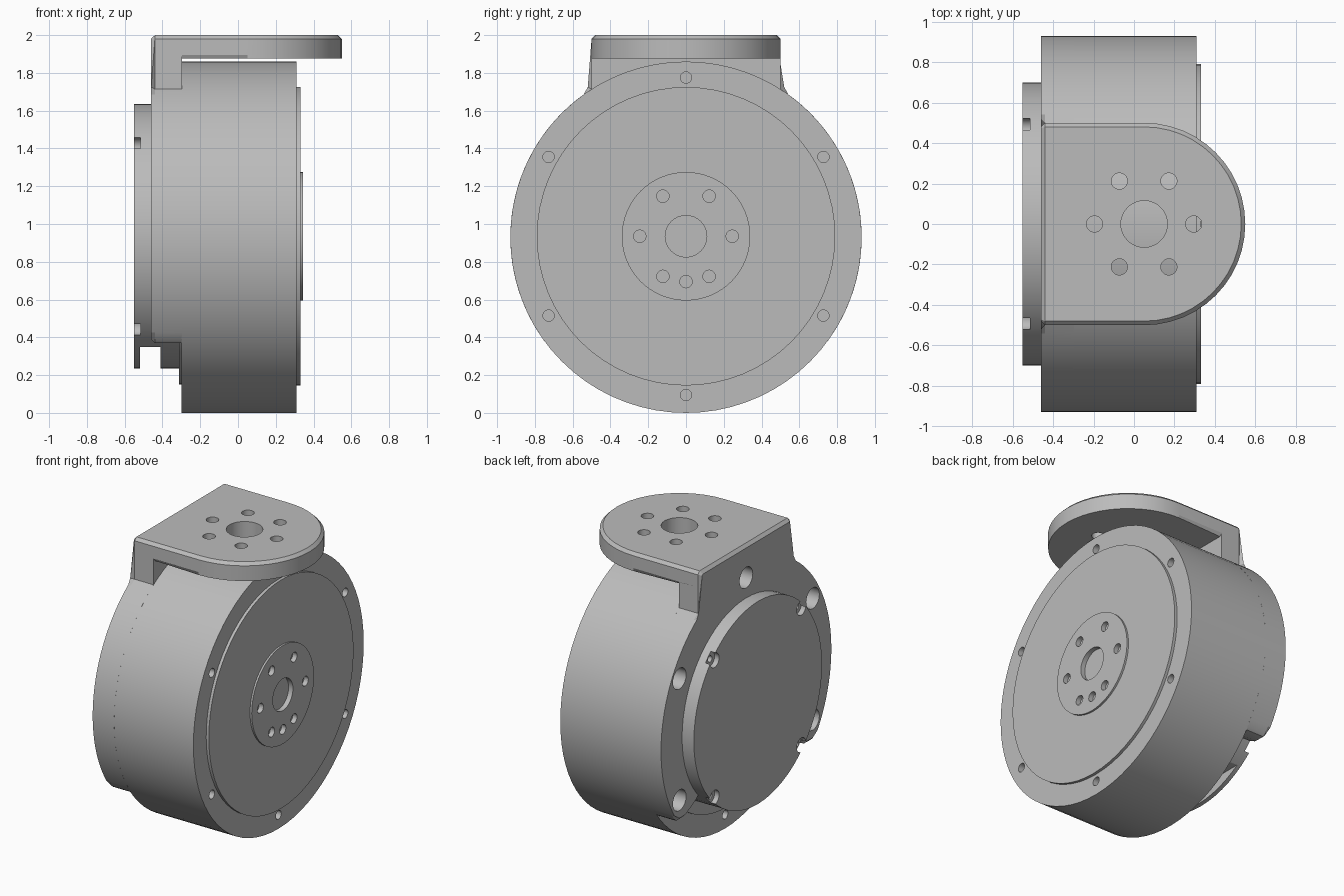
import bpy, bmesh
from math import sin, cos, pi, radians, asin

if "Cube" in bpy.data.objects:
    bpy.data.objects.remove(bpy.data.objects["Cube"])

R = 0.93          # housing radius, also height of the motor axis
CZ = 0.935

metal = bpy.data.materials.new("grey metal")
metal.use_nodes = True
GREY = (0.5, 0.5, 0.5, 1)
metal.diffuse_color = GREY
metal.node_tree.nodes["Principled BSDF"].inputs["Base Color"].default_value = GREY


def arc(cu, cv, r, a0, a1, n):
    return [(cu + r * cos(radians(a0 + (a1 - a0) * i / n)),
             cv + r * sin(radians(a0 + (a1 - a0) * i / n))) for i in range(n + 1)]


def circle(cu, cv, r, n=64):
    return arc(cu, cv, r, 0, 360, n)[:-1]


def ring(r, start, count, cu=0.0, cv=CZ):
    """Centres of evenly spaced holes."""
    return arc(cu, cv, r, start, start + 360, count)[:-1]


def add_prism(bm, outline, axis, lo, hi, cham_lo=0, cham_hi=0):
    """Extrude an outline along x or z, optionally chamfering either end."""
    def place(p, w):
        return (w, p[0], p[1]) if axis == "x" else (p[0], p[1], w)
    low = [bm.verts.new(place(p, lo)) for p in outline]
    high = [bm.verts.new(place(p, hi)) for p in outline]
    n = len(outline)
    end_lo = bm.faces.new(low[::-1])
    end_hi = bm.faces.new(high)
    for i in range(n):
        j = (i + 1) % n
        bm.faces.new((low[i], low[j], high[j], high[i]))
    for face, size in ((end_lo, cham_lo), (end_hi, cham_hi)):
        if size:
            bmesh.ops.bevel(bm, geom=list(face.edges), offset=size,
                            offset_type='OFFSET', segments=1, affect='EDGES')


def make(name, prisms):
    bm = bmesh.new()
    for p in prisms:
        add_prism(bm, *p)
    bmesh.ops.recalc_face_normals(bm, faces=bm.faces[:])
    mesh = bpy.data.meshes.new(name)
    bm.to_mesh(mesh)
    bm.free()
    mesh.materials.append(metal)
    ob = bpy.data.objects.new(name, mesh)
    bpy.context.collection.objects.link(ob)
    return ob


def holes(centres, r, axis, lo, hi):
    return [(circle(u, v, r, 20), axis, lo, hi) for u, v in centres]


def part(name, prism, *cuts):
    """A solid with groups of cutters removed, shaded smooth with sharp edges."""
    ob = make(name, [prism])
    helpers = []
    for group in cuts:
        cutter = make(name + "_cutter", group)
        cutter.hide_render = True
        helpers.append(cutter)
        mod = ob.modifiers.new("cut", 'BOOLEAN')
        mod.operation = 'DIFFERENCE'
        mod.solver = 'EXACT'
        mod.object = cutter
    if helpers:
        bpy.context.view_layer.update()
        deps = bpy.context.evaluated_depsgraph_get()
        baked = bpy.data.meshes.new_from_object(ob.evaluated_get(deps))
        ob.modifiers.clear()
        ob.data = baked
        for h in helpers:
            bpy.data.objects.remove(h)
    bpy.ops.object.select_all(action='DESELECT')
    ob.select_set(True)
    bpy.context.view_layer.objects.active = ob
    bpy.ops.object.shade_smooth_by_angle(angle=radians(25))
    return ob


# Drum housing with six screw holes in each face
rim = ring(0.84, 90, 6)
part("housing", (circle(0, R, R, 72), "x", -0.30, 0.31),
     holes(rim, 0.03, "x", 0.22, 0.4) + holes(rim, 0.03, "x", -0.4, -0.22))

# Output face: flange and raised hub
bolts = ring(0.245, 0, 6)
bolt_cut = holes(bolts + [(0, 0.695)], 0.033, "x", 0.26, 0.4)
bore_cut = [(circle(0, CZ, 0.11, 32), "x", 0.26, 0.4)]
part("output_flange", (circle(0, CZ, 0.79), "x", 0.25, 0.33), bolt_cut, bore_cut)
part("output_hub", (circle(0, CZ, 0.34), "x", 0.29, 0.343), bolt_cut, bore_cut)
# Drill the housing behind the hub as well
part("rear_step", (circle(0, CZ, 0.785), "x", -0.312, -0.28))

# Mounting bracket: round back plate with a straight neck and rounded lower lobes
neck = asin(0.5 / R) * 180 / pi
side = [(0.50, 0.52), (0.55, 0.45), (0.60, 0.40), (0.66, 0.372), (0.735, 0.37)]
side += arc(0, R, R, -36, 90 - neck, 30) + [(0.5, 1.98), (0.48, 2.0)]
outline = side + [(-y, z) for y, z in reversed(side)]
mounts = [c for c in rim if c[1] > 0.3]
part("bracket_back", (outline, "x", -0.46, -0.296, 0.02),
     holes(mounts, 0.072, "x", -0.6, -0.37), holes(mounts, 0.03, "x", -0.5, -0.32))

# Bracket shelf with a rounded end and a bolt circle
shelf = [(-0.42, -0.5)] + arc(0.05, 0, 0.5, -90, 90, 24) + [(-0.42, 0.5)]
part("bracket_shelf", (shelf, "z", 1.875, 2.0, 0.02, 0.02),
     holes(ring(0.245, 0, 6, 0.05, 0), 0.04, "z", 1.8, 2.1),
     [(circle(0.05, 0, 0.115, 32), "z", 1.8, 2.1)])

# Rear cover: four edge notches and a cable slot at the bottom
slot = [(-0.6, 0.1), (0.6, 0.1), (0.6, 0.35), (-0.6, 0.35)]
corner = ring(0.67, 45, 4)
part("rear_cover", (circle(0, CZ, 0.70), "x", -0.55, -0.29, 0.008),
     [(slot, "x", -0.52, -0.41)],
     holes(corner, 0.05, "x", -0.6, -0.515), holes(corner, 0.022, "x", -0.53, -0.47))
